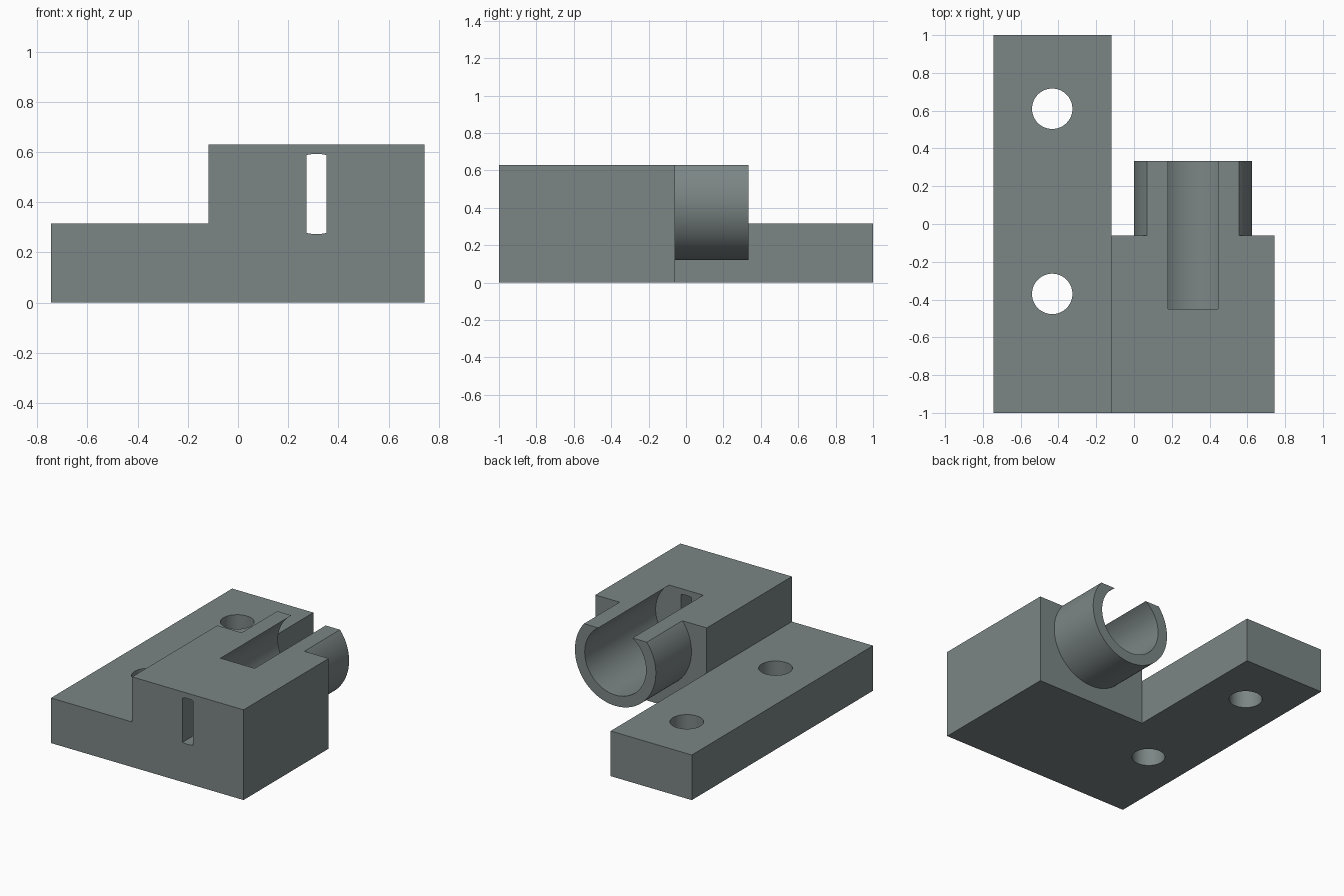
import bpy, bmesh, math
from mathutils import Vector

if "Cube" in bpy.data.objects:
    bpy.data.objects.remove(bpy.data.objects["Cube"])

X0, STEP, X1 = -0.745, -0.118, 0.743      # plate left, step, block right
BLOCK_BACK, TOP, PLATE_TOP = -0.06, 0.63, 0.315
CX, CZ = 0.3125, 0.433                    # tube axis


def prism(name, pts, lo, hi, axis):
    """Extrude a 2D profile along y (x, z points) or z (x, y points)."""
    put = (lambda p, t: (p[0], t, p[1])) if axis == 'y' else (lambda p, t: (p[0], p[1], t))
    bm = bmesh.new()
    face = bm.faces.new([bm.verts.new(put(p, lo)) for p in pts])
    ext = bmesh.ops.extrude_face_region(bm, geom=[face])['geom']
    move = Vector(put((0, 0), hi - lo))
    bmesh.ops.translate(bm, vec=move, verts=[v for v in ext if isinstance(v, bmesh.types.BMVert)])
    bmesh.ops.recalc_face_normals(bm, faces=bm.faces)
    me = bpy.data.meshes.new(name)
    bm.to_mesh(me)
    bm.free()
    ob = bpy.data.objects.new(name, me)
    bpy.context.collection.objects.link(ob)
    return ob


def circle(cx, cy, r, n=96):
    return [(cx + r * math.cos(2 * math.pi * i / n), cy + r * math.sin(2 * math.pi * i / n))
            for i in range(n)]


def rect(x0, y0, x1, y1):
    return [(x0, y0), (x1, y0), (x1, y1), (x0, y1)]


def combine(ob, tool, op='DIFFERENCE'):
    mod = ob.modifiers.new(tool.name, 'BOOLEAN')
    mod.operation, mod.object, mod.solver = op, tool, 'EXACT'
    bpy.context.view_layer.objects.active = ob
    bpy.ops.object.modifier_apply(modifier=mod.name)
    bpy.data.objects.remove(tool)


# stepped body, left oversize in height until the final trim
body = prism('mounting_bracket',
             [(X0, 0), (X1, 0), (X1, 0.7), (STEP, 0.7), (STEP, PLATE_TOP), (X0, PLATE_TOP)],
             -1, 1, 'y')
combine(body, prism('rear_notch', rect(STEP, BLOCK_BACK, 1, 1.2), -0.2, 1, 'z'))

# round socket projecting from the back of the block
combine(body, prism('socket_tube', circle(CX, CZ, 0.3125), -0.3, 0.333, 'y'), 'UNION')

# flat top trimmed across block and socket
combine(body, prism('top_trim', rect(-0.4, -1.2, 1, 1.2), TOP, 1, 'z'))

# socket bore, breaking out through the flat top
combine(body, prism('bore', circle(CX, CZ, 0.237), -0.45, 0.5, 'y'))

# narrow front slot with curved ends
R, W = 0.16, 0.0395
a = math.asin(W / R)
arc = [(CX + R * math.sin(a * t / 4), R * math.cos(a * t / 4)) for t in range(-4, 5)]
slot = [(x, CZ + z) for x, z in arc] + [(x, CZ - z) for x, z in reversed(arc)]
combine(body, prism('front_slot', slot, -1.2, -0.4, 'y'))

# two screw holes through the plate
for y in (0.61, -0.37):
    combine(body, prism('screw_hole', circle(-0.433, y, 0.107, 64), -0.2, 0.5, 'z'))

# material and shading
grey = bpy.data.materials.new('steel grey')
grey.diffuse_color = (0.2, 0.235, 0.235, 1)
grey.use_nodes = True
grey.node_tree.nodes["Principled BSDF"].inputs["Base Color"].default_value = grey.diffuse_color
body.data.materials.clear()
body.data.materials.append(grey)
for p in body.data.polygons:
    p.material_index = 0
bpy.ops.object.select_all(action='DESELECT')
body.select_set(True)
bpy.context.view_layer.objects.active = body
bpy.ops.object.shade_smooth_by_angle(angle=math.radians(25))
